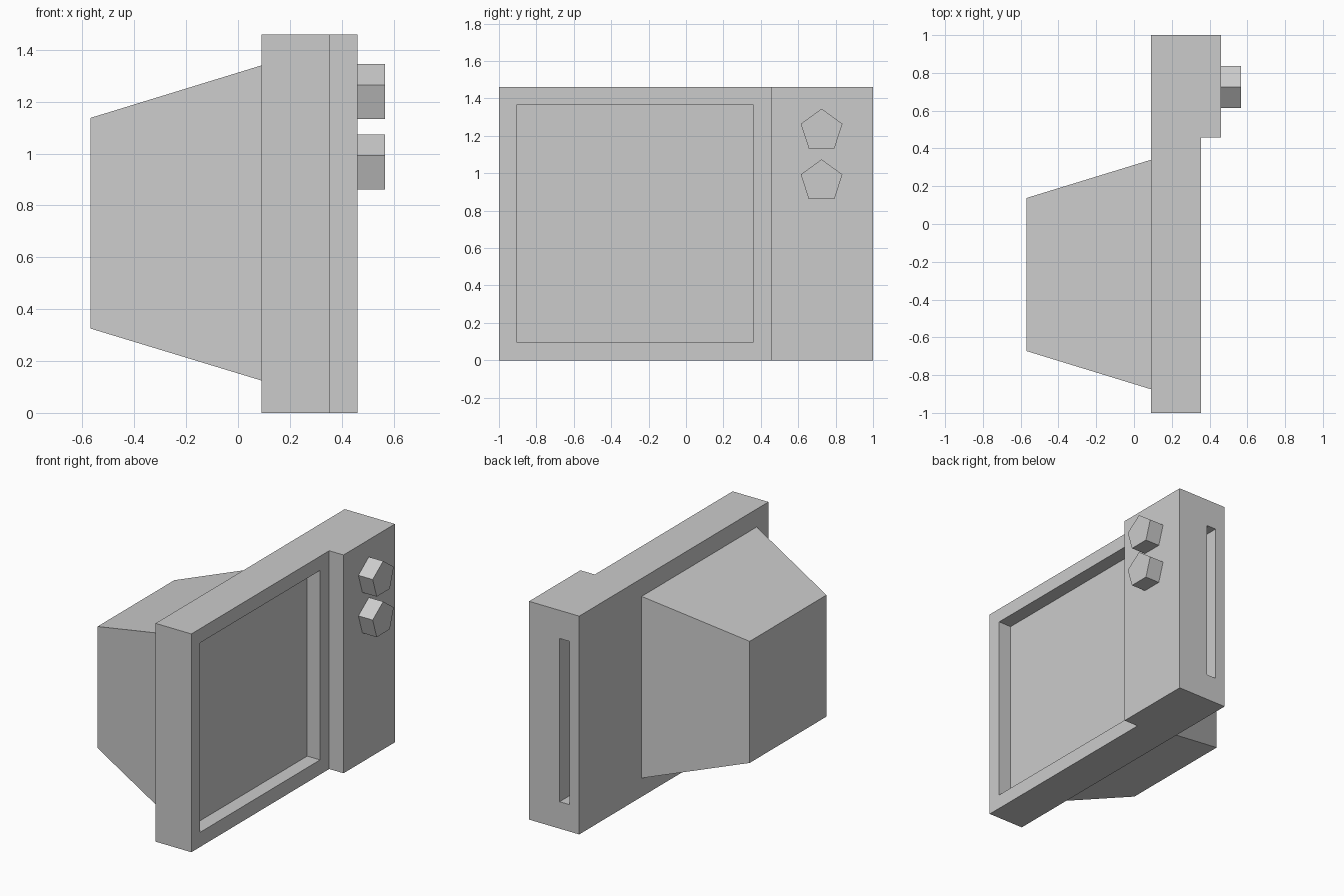
import bpy, bmesh
from math import sin, cos, tau

if "Cube" in bpy.data.objects:
    bpy.data.objects.remove(bpy.data.objects["Cube"])


def loft(name, loop_a, loop_b):
    """Closed solid between two matching loops of points."""
    bm = bmesh.new()
    a = [bm.verts.new(p) for p in loop_a]
    b = [bm.verts.new(p) for p in loop_b]
    n = len(a)
    bm.faces.new(a)
    bm.faces.new(b)
    for i in range(n):
        j = (i + 1) % n
        bm.faces.new((a[i], a[j], b[j], b[i]))
    bmesh.ops.recalc_face_normals(bm, faces=bm.faces)
    mesh = bpy.data.meshes.new(name)
    bm.to_mesh(mesh)
    bm.free()
    obj = bpy.data.objects.new(name, mesh)
    bpy.context.collection.objects.link(obj)
    return obj


def rect(x, y0, y1, z0, z1):
    return [(x, y0, z0), (x, y1, z0), (x, y1, z1), (x, y0, z1)]


def cut(target, cutter):
    mod = target.modifiers.new(cutter.name, 'BOOLEAN')
    mod.operation = 'DIFFERENCE'
    mod.solver = 'EXACT'
    mod.object = cutter
    bpy.context.view_layer.objects.active = target
    bpy.ops.object.modifier_apply(modifier=mod.name)
    bpy.data.objects.remove(cutter)


# Casing: stepped plan with the thicker control panel at one end
plan = [(0.09, -1), (0.355, -1), (0.355, 0.457), (0.461, 0.457), (0.461, 1), (0.09, 1)]
casing = loft("casing", [(x, y, 0) for x, y in plan], [(x, y, 1.46) for x, y in plan])

# Screen recess and side slot
cut(casing, loft("screen_cutter", rect(0.26, -0.907, 0.36, 0.098, 1.365),
                 rect(0.5, -0.907, 0.36, 0.098, 1.365)))
cut(casing, loft("slot_cutter", rect(0.163, 0.8, 1.1, 0.18, 1.272),
                 rect(0.235, 0.8, 1.1, 0.18, 1.272)))

# Tapered tube housing at the back
loft("tube_housing", rect(0.09, -0.875, 0.34, 0.125, 1.34),
     rect(-0.568, -0.673, 0.138, 0.325, 1.138))

# Five-sided knobs
for name, z in (("upper_knob", 1.228), ("lower_knob", 0.957)):
    ring = [(0.725 + 0.117 * sin(i * tau / 5), z + 0.117 * cos(i * tau / 5)) for i in range(5)]
    loft(name, [(0.461, y, k) for y, k in ring], [(0.567, y, k) for y, k in ring])
